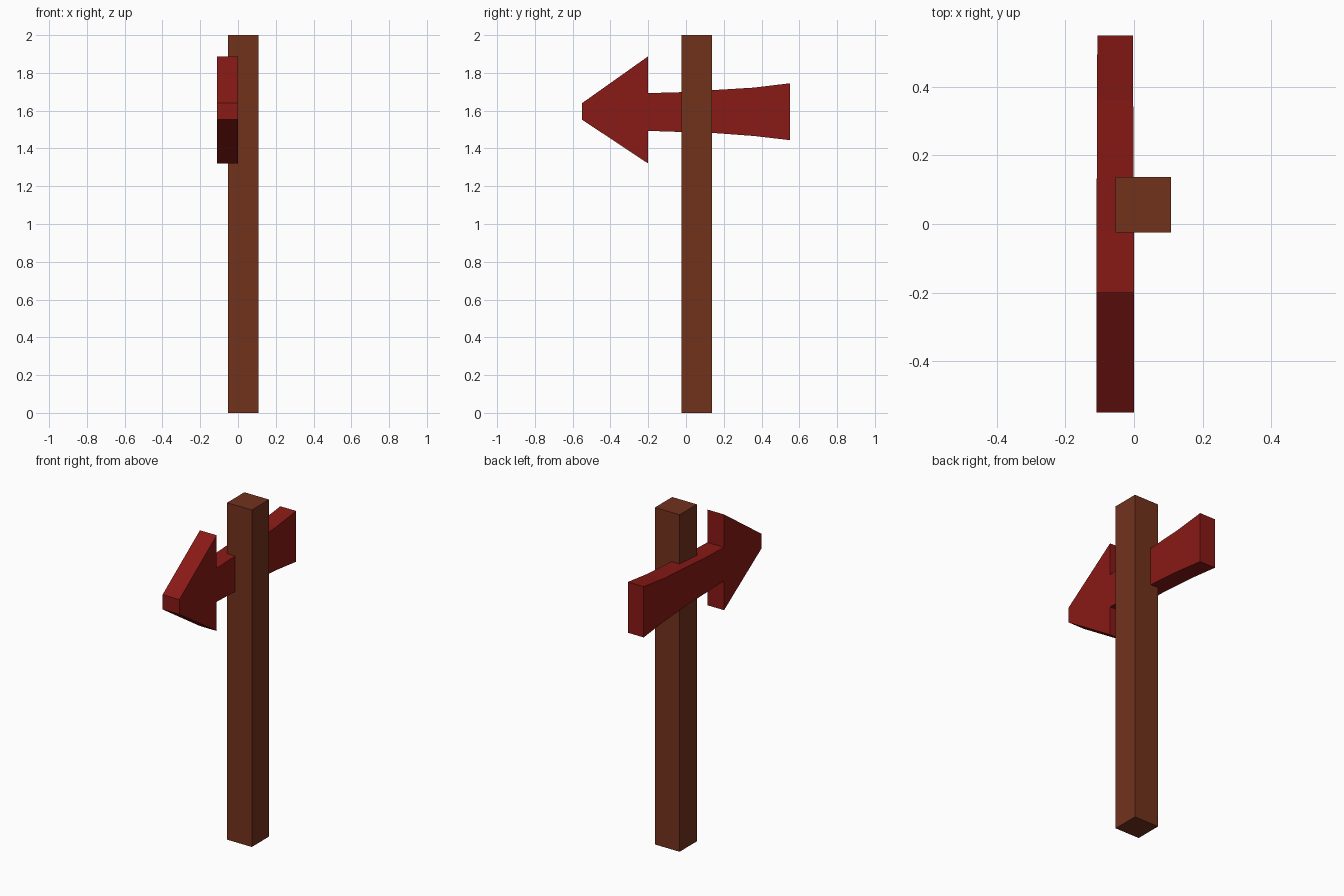
import bpy
import bmesh

if "Cube" in bpy.data.objects:
    bpy.data.objects.remove(bpy.data.objects["Cube"])


def material(name, color):
    mat = bpy.data.materials.new(name)
    mat.diffuse_color = (*color, 1)
    mat.use_nodes = True
    mat.node_tree.nodes["Principled BSDF"].inputs["Base Color"].default_value = mat.diffuse_color
    return mat


def finish(bm, name, mat):
    bmesh.ops.recalc_face_normals(bm, faces=bm.faces)
    mesh = bpy.data.meshes.new(name)
    bm.to_mesh(mesh)
    bm.free()
    mesh.materials.append(mat)
    obj = bpy.data.objects.new(name, mesh)
    bpy.context.collection.objects.link(obj)
    return obj


wood = material("brown_wood", (0.17, 0.032, 0.012))
red = material("red_paint", (0.25, 0.01, 0.008))

# Square post, slightly off centre
bm = bmesh.new()
bmesh.ops.create_cube(bm, size=1)
bmesh.ops.scale(bm, vec=(0.162, 0.162, 2), verts=bm.verts)
bmesh.ops.translate(bm, vec=(0.027, 0.056, 1), verts=bm.verts)
finish(bm, "post", wood)

# Arrow board: (y, bottom z, top z) stations from tip to flared tail
stations = [(-0.55, 1.552, 1.64), (-0.2, 1.32, 1.888), (-0.2, 1.493, 1.693),
            (-0.02, 1.487, 1.698), (0.13, 1.483, 1.708),
            (0.36, 1.466, 1.722), (0.55, 1.444, 1.745)]
outline = [(y, lo) for y, lo, hi in stations]
outline += [(y, hi) for y, lo, hi in reversed(stations)]

bm = bmesh.new()
face = bm.faces.new([bm.verts.new((-0.11, y, z)) for y, z in outline])
side = bmesh.ops.extrude_face_region(bm, geom=[face], use_keep_orig=True)
bmesh.ops.translate(bm, vec=(0.11, 0, 0),
                    verts=[g for g in side["geom"] if isinstance(g, bmesh.types.BMVert)])
# Thin the board slightly towards the tail
for v in bm.verts:
    taper = 1 - 0.055 * max(0, v.co.y + 0.2) / 0.75
    v.co.x = -0.055 + (v.co.x + 0.055) * taper
finish(bm, "arrow_board", red)
